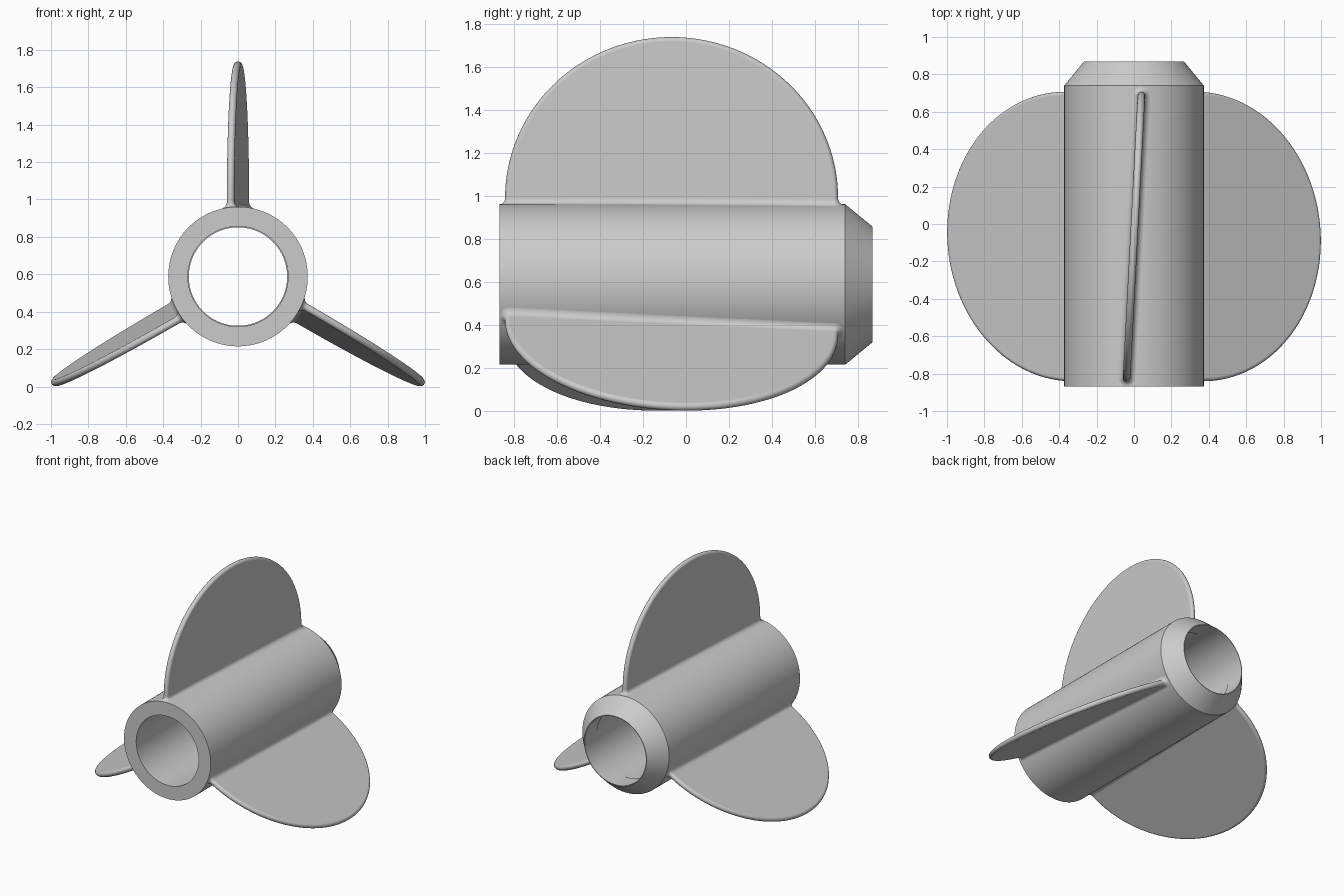
import bpy, bmesh, math
from math import sin, cos, pi, sqrt

if "Cube" in bpy.data.objects:
    bpy.data.objects.remove(bpy.data.objects["Cube"])

AXIS_Z = 0.588          # height of the hub axis
HUB_R = 0.373
BLADE_Y = -0.067        # middle of each blade along the hub
TILT = math.radians(3.0)
HALF_T = 0.02           # half blade thickness, also the rim rounding
FILLET = 0.03

grey = bpy.data.materials.new("light grey")
grey.diffuse_color = (0.6, 0.6, 0.6, 1)
grey.use_nodes = True
grey.node_tree.nodes["Principled BSDF"].inputs["Base Color"].default_value = grey.diffuse_color


def finish(name, bm):
    bmesh.ops.recalc_face_normals(bm, faces=bm.faces)
    mesh = bpy.data.meshes.new(name)
    bm.to_mesh(mesh)
    bm.free()
    mesh.materials.append(grey)
    ob = bpy.data.objects.new(name, mesh)
    bpy.context.collection.objects.link(ob)
    ob.location.z = AXIS_Z
    bpy.ops.object.select_all(action='DESELECT')
    ob.select_set(True)
    bpy.context.view_layer.objects.active = ob
    bpy.ops.object.shade_smooth_by_angle(angle=math.radians(30))
    mod = ob.modifiers.new("even shading", 'WEIGHTED_NORMAL')
    mod.keep_sharp = True
    return ob


# Hub: closed profile (radius, y) turned around the y axis
def make_hub(seg=128):
    profile = [(HUB_R, -0.868), (HUB_R, 0.74), (0.268, 0.868),
               (0.263, 0.868), (0.263, 0.72), (0.268, 0.72), (0.268, -0.868)]
    bm = bmesh.new()
    rings = [[bm.verts.new((r * sin(2 * pi * i / seg), y, r * cos(2 * pi * i / seg)))
              for r, y in profile] for i in range(seg)]
    n = len(profile)
    for i in range(seg):
        a, b = rings[i], rings[(i + 1) % seg]
        for j in range(n):
            k = (j + 1) % n
            bm.faces.new((a[j], a[k], b[k], b[j]))
    return finish("hub", bm)


# Blade: half-round plate with a rounded rim and a fillet running into the hub
def make_blade(name, angle):
    N, M, S, F = 72, 10, 16, 6
    base = HUB_R + FILLET
    a, b = 0.755, 1.15 - base - HALF_T
    bm = bmesh.new()

    def place(u, t, r=None, lift=0.0):
        x = u * sin(TILT) + t * cos(TILT)
        y = max(BLADE_Y + u * cos(TILT) - t * sin(TILT), -0.867)
        z = sqrt(HUB_R ** 2 - x * x) + lift if r is None else r
        return bm.verts.new((x, y, z))

    # rounded rim swept over the half-round outline
    rim = []
    for i in range(N + 1):
        th = pi * i / N
        row = []
        for j in range(M + 1):
            ph = -pi / 2 + pi * j / M
            e = HALF_T * cos(ph)
            row.append(place((a + e) * cos(th), HALF_T * sin(ph),
                             base + (b + e) * sin(th)))
        rim.append(row)
    for i in range(N):
        for j in range(M):
            bm.faces.new((rim[i][j], rim[i + 1][j], rim[i + 1][j + 1], rim[i][j + 1]))

    # straight root edges and the two flat sides
    us = [a - 2 * a * s / S for s in range(1, S)]
    plus = [place(u, HALF_T, base) for u in us]
    minus = [place(u, -HALF_T, base) for u in us]
    bm.faces.new([row[M] for row in rim] + plus[::-1])
    bm.faces.new([row[0] for row in rim] + minus[::-1])

    # root outline as (u, t, outward u, outward t)
    phis = [-pi / 2 + pi * j / M for j in range(M + 1)]
    loop = [(a + HALF_T * cos(p), HALF_T * sin(p), cos(p), sin(p)) for p in phis]
    loop += [(u, HALF_T, 0, 1) for u in us]
    loop += [(-a - HALF_T * cos(p), HALF_T * sin(p), -cos(p), sin(p)) for p in phis[::-1]]
    loop += [(u, -HALF_T, 0, -1) for u in us[::-1]]
    prev = rim[0] + plus + rim[N][::-1] + minus[::-1]

    # fillet rings flaring down onto the hub
    for k in range(1, F + 1):
        q = pi / 2 * k / F
        d, lift = FILLET * (1 - cos(q)), FILLET * (1 - sin(q)) - 0.0005
        ring = [place(u + d * nu, t + d * nt, None, lift) for u, t, nu, nt in loop]
        for i in range(len(ring)):
            j = (i + 1) % len(ring)
            bm.faces.new((prev[i], prev[j], ring[j], ring[i]))
        prev = ring

    ob = finish(name, bm)
    ob.rotation_euler.y = angle
    return ob


make_hub()
for k, name in enumerate(("top_blade", "right_blade", "left_blade")):
    make_blade(name, k * 2 * pi / 3)
